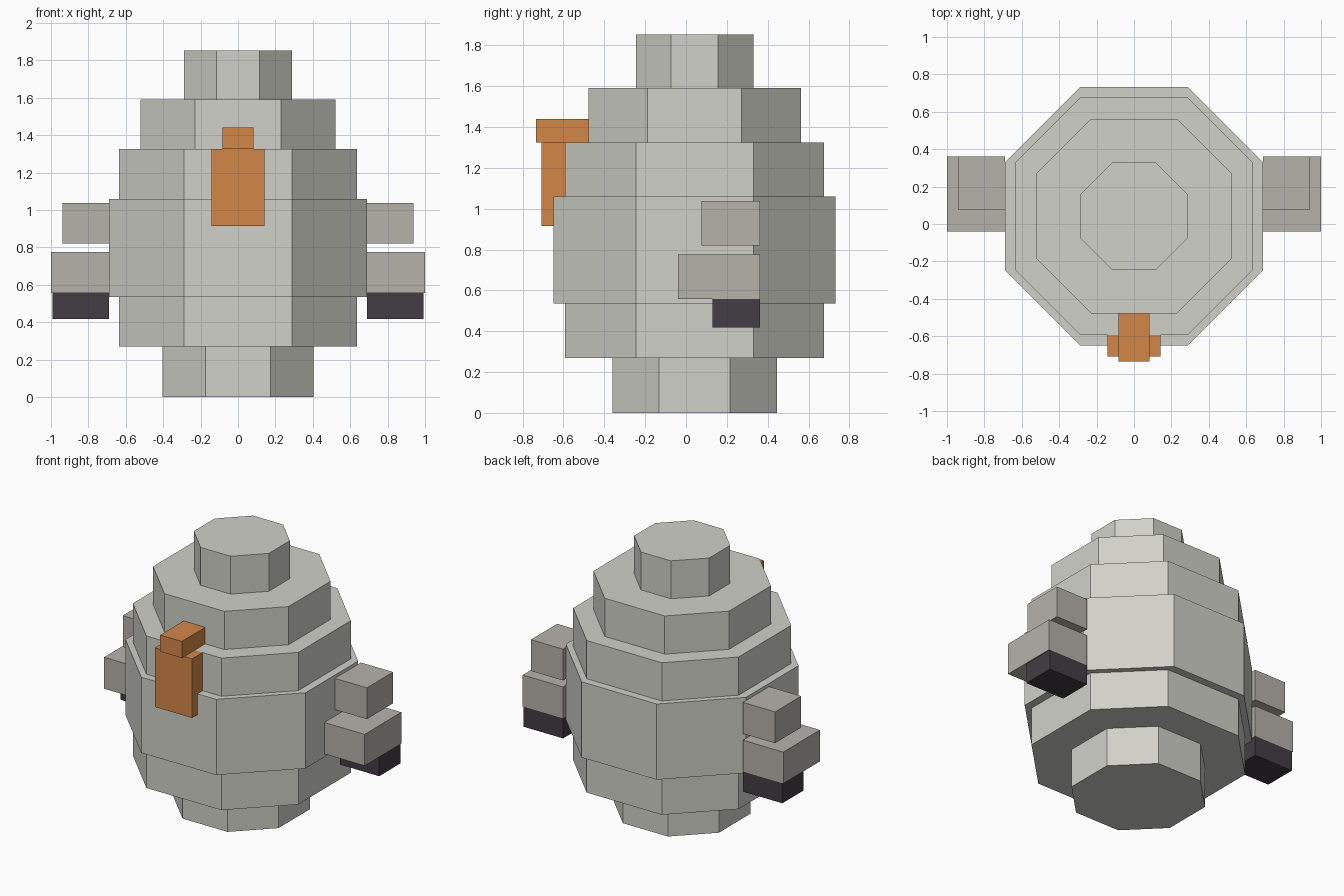
import bpy

cube = bpy.data.objects.get("Cube")
if cube:
    bpy.data.objects.remove(cube, do_unlink=True)


def make_material(name, rgb):
    mat = bpy.data.materials.new(name)
    mat.use_nodes = True
    color = (*rgb, 1.0)
    mat.diffuse_color = color
    for node in mat.node_tree.nodes:
        if node.type == 'BSDF_PRINCIPLED':
            node.inputs["Base Color"].default_value = color
    return mat


body_grey = make_material("body grey", (0.64, 0.64, 0.59))
limb_grey = make_material("limb grey", (0.47, 0.445, 0.41))
orange = make_material("orange", (0.65, 0.245, 0.065))
dark = make_material("dark plum", (0.056, 0.045, 0.058))


def make_object(name, verts, faces, mat):
    mesh = bpy.data.meshes.new(name)
    mesh.from_pydata(verts, [], faces)
    mesh.materials.append(mat)
    obj = bpy.data.objects.new(name, mesh)
    bpy.context.collection.objects.link(obj)
    return obj


def prism(name, outline, z0, z1, mat):
    """Extrude a counter-clockwise outline between two heights."""
    n = len(outline)
    verts = [(x, y, z) for z in (z0, z1) for x, y in outline]
    faces = [(i, (i + 1) % n, (i + 1) % n + n, i + n) for i in range(n)]
    faces += [tuple(reversed(range(n))), tuple(range(n, 2 * n))]
    return make_object(name, verts, faces, mat)


def box(name, xs, ys, zs, mat):
    (x0, x1), (y0, y1) = sorted(xs), ys
    return prism(name, [(x0, y0), (x1, y0), (x1, y1), (x0, y1)], *zs, mat)


def tier(name, reach, half_side, z0, z1):
    """Octagonal slab with flat sides toward the axes."""
    r, h, cy = reach, half_side, 0.042
    outline = [(h, -r), (r, -h), (r, h), (h, r),
               (-h, r), (-r, h), (-r, -h), (-h, -r)]
    return prism(name, [(x, y + cy) for x, y in outline], z0, z1, body_grey)


# Stacked octagonal body
tier("base", 0.403, 0.173, 0.0, 0.27)
tier("lower_body", 0.635, 0.288, 0.27, 0.535)
tier("middle_body", 0.691, 0.288, 0.535, 1.06)
tier("upper_body", 0.635, 0.288, 1.06, 1.325)
tier("head", 0.52, 0.23, 1.325, 1.59)
tier("crown", 0.288, 0.115, 1.59, 1.853)

# Front beak
box("beak", (-0.143, 0.143), (-0.708, -0.59), (0.915, 1.325), orange)
box("beak_bridge", (-0.083, 0.083), (-0.735, -0.47), (1.325, 1.44), orange)

# Side limbs, mirrored
for side, s in (("left", 1), ("right", -1)):
    box(side + "_upper_limb", (s * 0.69, s * 0.937), (0.075, 0.362),
        (0.82, 1.037), limb_grey)
    box(side + "_lower_limb", (s * 0.69, s * 1.0), (-0.04, 0.362),
        (0.557, 0.775), limb_grey)
    box(side + "_limb_tip", (s * 0.69, s * 0.993), (0.13, 0.362),
        (0.418, 0.557), dark)
